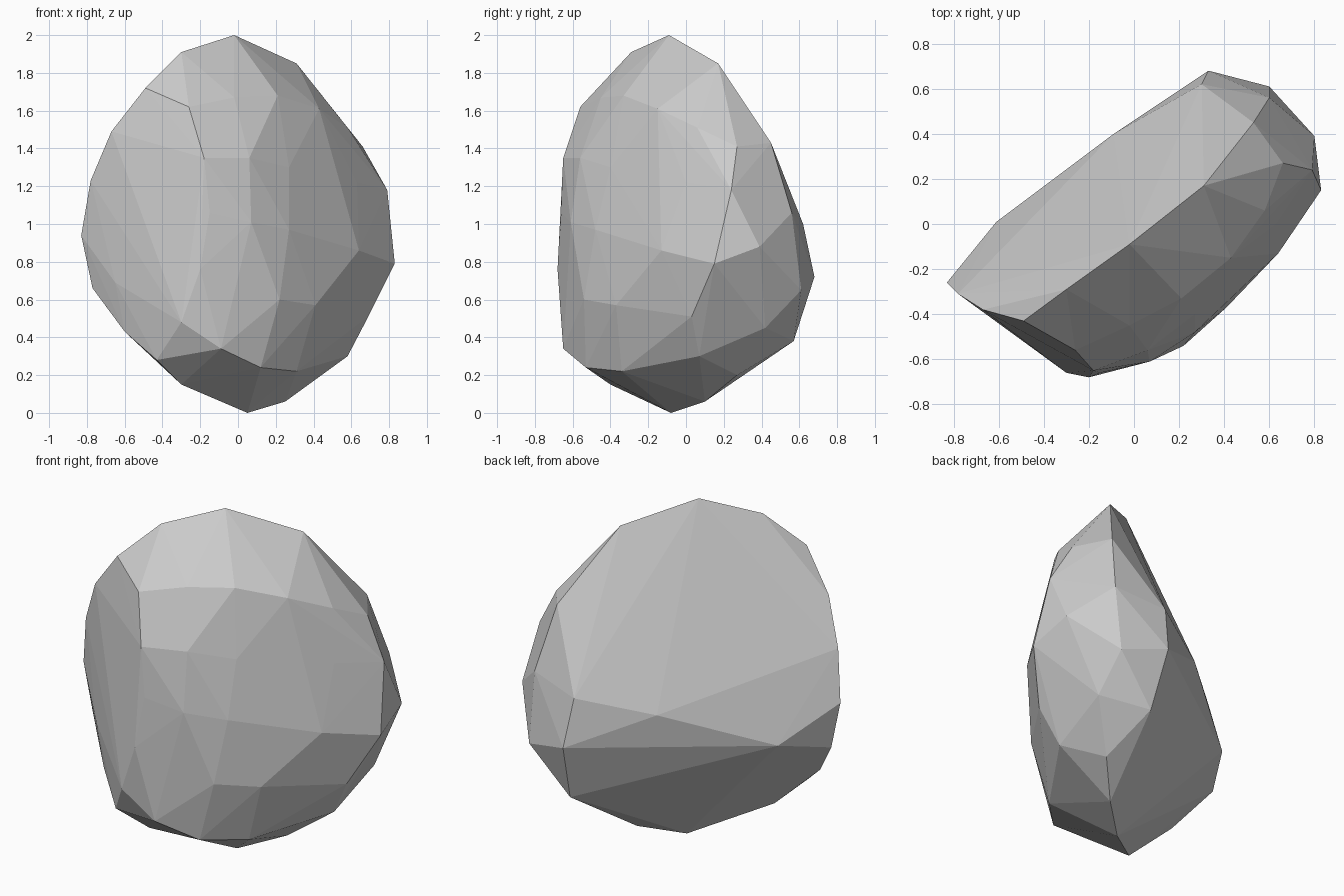
import bpy, bmesh

# Contour points of a leaning slab-shaped boulder, wrapped in a faceted hull
ridge = [(-.49, -.43, 1.72), (-.3, -.29, 1.91), (-.02, -.09, 2), (.31, .17, 1.85), (.53, .45, 1.43)]
foot = [(-.43, -.53, .28), (-.3, -.4, .15), (.05, -.08, 0), (.25, .1, .06), (.42, .27, .2), (.36, .57, .38)]
front_upper = [(-.26, -.56, 1.62), (-.02, -.45, 1.67), (.21, -.33, 1.68), (.43, -.15, 1.61), (.58, .06, 1.51), (.66, .27, 1.41)]
front_chest = [(-.18, -.65, 1.35), (.06, -.56, 1.35), (.27, -.4, 1.3), (.63, .0, 1.22), (.79, .24, 1.18)]
front_belly = [(-.15, -.66, 1.06), (.07, -.61, 1.01), (.27, -.48, .97), (.64, -.13, .86), (.83, .15, .79)]
front_low = [(-.2, -.68, .76), (.22, -.54, .6), (.41, -.37, .57), (.69, .03, .51)]
front_rim = [(-.3, -.66, .48), (-.09, -.65, .34), (.12, -.53, .24), (.31, -.34, .22), (.58, .07, .3)]
left_end = [(-.67, -.38, 1.49), (-.78, -.31, 1.23), (-.83, -.26, .94), (-.77, -.26, .66), (-.65, -.4, .69), (-.6, -.4, .43)]
back = [(-.09, .4, .92), (.3, .62, 1.0), (-.61, .01, .73), (.33, .68, .72)]
right_end = [(.6, .56, 1.06), (.8, .39, .88), (.6, .61, .65), (.6, .42, .45)]

bm = bmesh.new()
for row in (ridge, foot, front_upper, front_chest, front_belly, front_low, front_rim, left_end, back, right_end):
    for p in row:
        bm.verts.new(p)
bmesh.ops.convex_hull(bm, input=bm.verts[:])
bmesh.ops.delete(bm, geom=[v for v in bm.verts if not v.link_faces], context='VERTS')
bmesh.ops.recalc_face_normals(bm, faces=bm.faces[:])

me = bpy.data.meshes.new("boulder")
bm.to_mesh(me)
bm.free()
bpy.context.collection.objects.link(bpy.data.objects.new("boulder", me))
